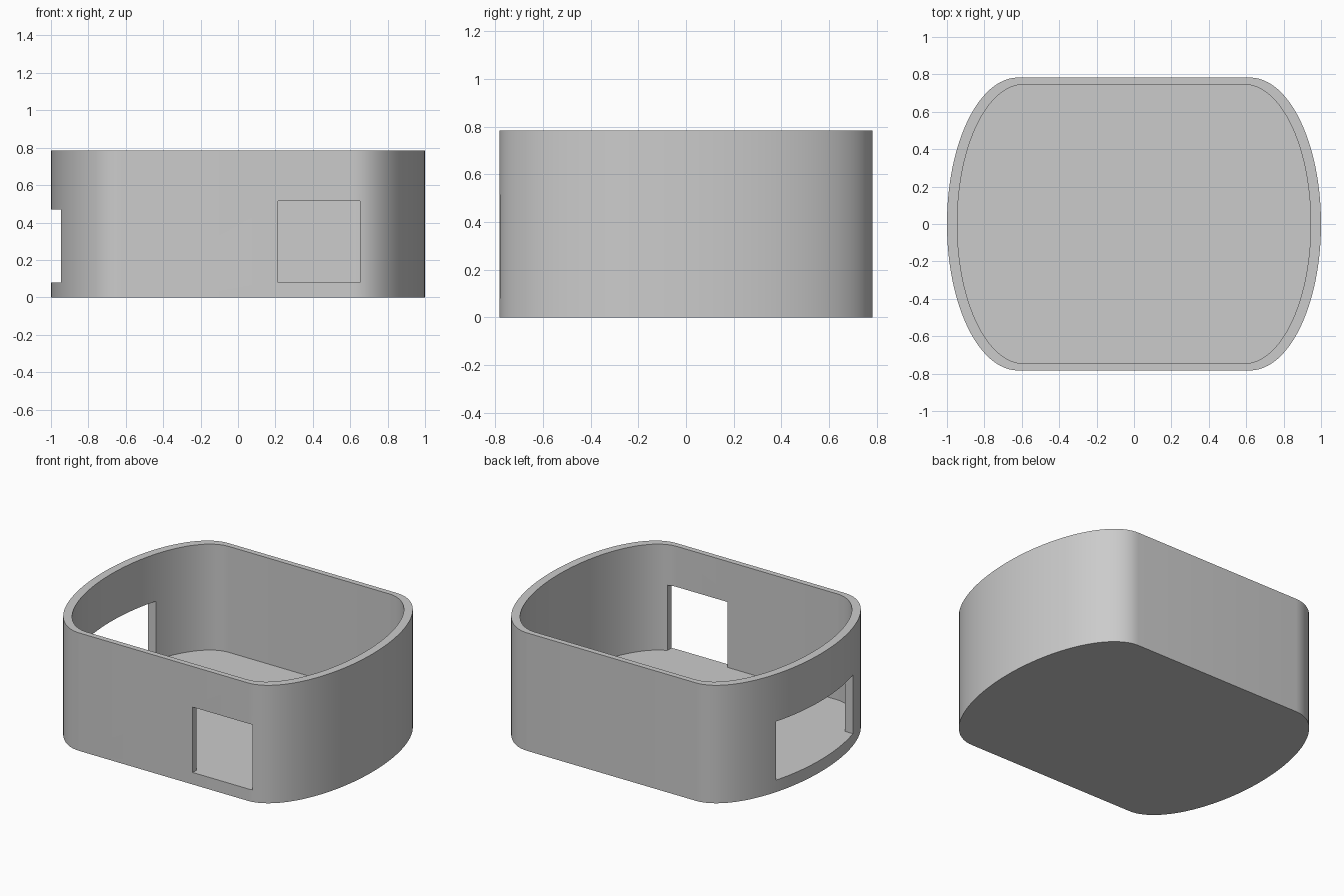
import bpy, bmesh, math

if "Cube" in bpy.data.objects:
    bpy.data.objects.remove(bpy.data.objects["Cube"])

HEIGHT, FLOOR = 0.785, 0.08


def material(name, rgb):
    mat = bpy.data.materials.new(name)
    mat.use_nodes = True
    mat.diffuse_color = (*rgb, 1)
    mat.node_tree.nodes["Principled BSDF"].inputs["Base Color"].default_value = (*rgb, 1)
    return mat


def outline(straight, rx, ry, steps=48):
    """Straight front and back joined by half ellipses."""
    points = []
    for side in (1, -1):
        for i in range(steps + 1):
            a = -math.pi / 2 + math.pi * i / steps
            points.append((side * (straight + rx * math.cos(a)), side * ry * math.sin(a)))
    return points


def prism(name, points, z0, z1):
    bm = bmesh.new()
    base = bm.faces.new([bm.verts.new((x, y, z0)) for x, y in points])
    top = bmesh.ops.extrude_face_region(bm, geom=[base])["geom"]
    bmesh.ops.translate(bm, vec=(0, 0, z1 - z0),
                        verts=[v for v in top if isinstance(v, bmesh.types.BMVert)])
    bmesh.ops.recalc_face_normals(bm, faces=bm.faces)
    mesh = bpy.data.meshes.new(name)
    bm.to_mesh(mesh)
    bm.free()
    obj = bpy.data.objects.new(name, mesh)
    bpy.context.collection.objects.link(obj)
    return obj


def rectangle(x0, x1, y0, y1):
    return [(x0, y0), (x1, y0), (x1, y1), (x0, y1)]


# Open case: outer shell, hollow inside, front and side windows
case = prism("open_case", outline(0.62, 0.38, 0.783), 0, HEIGHT)
case.data.materials.append(material("plain grey", (0.6, 0.6, 0.6)))
cutters = [
    prism("cavity_cutter", outline(0.59, 0.355, 0.746), FLOOR, 1),
    prism("front_window_cutter", rectangle(0.215, 0.652, -1, -0.5), FLOOR, 0.515),
    prism("side_window_cutter", rectangle(-1.2, -0.7, -0.404, 0.404), FLOOR, 0.47),
]
bpy.context.view_layer.objects.active = case
case.select_set(True)
for cutter in cutters:
    mod = case.modifiers.new(cutter.name, "BOOLEAN")
    mod.operation = "DIFFERENCE"
    mod.solver = "EXACT"
    mod.object = cutter
    bpy.ops.object.modifier_apply(modifier=mod.name)
for cutter in cutters:
    bpy.data.objects.remove(cutter)

bpy.ops.object.shade_smooth_by_angle(angle=math.radians(30))
